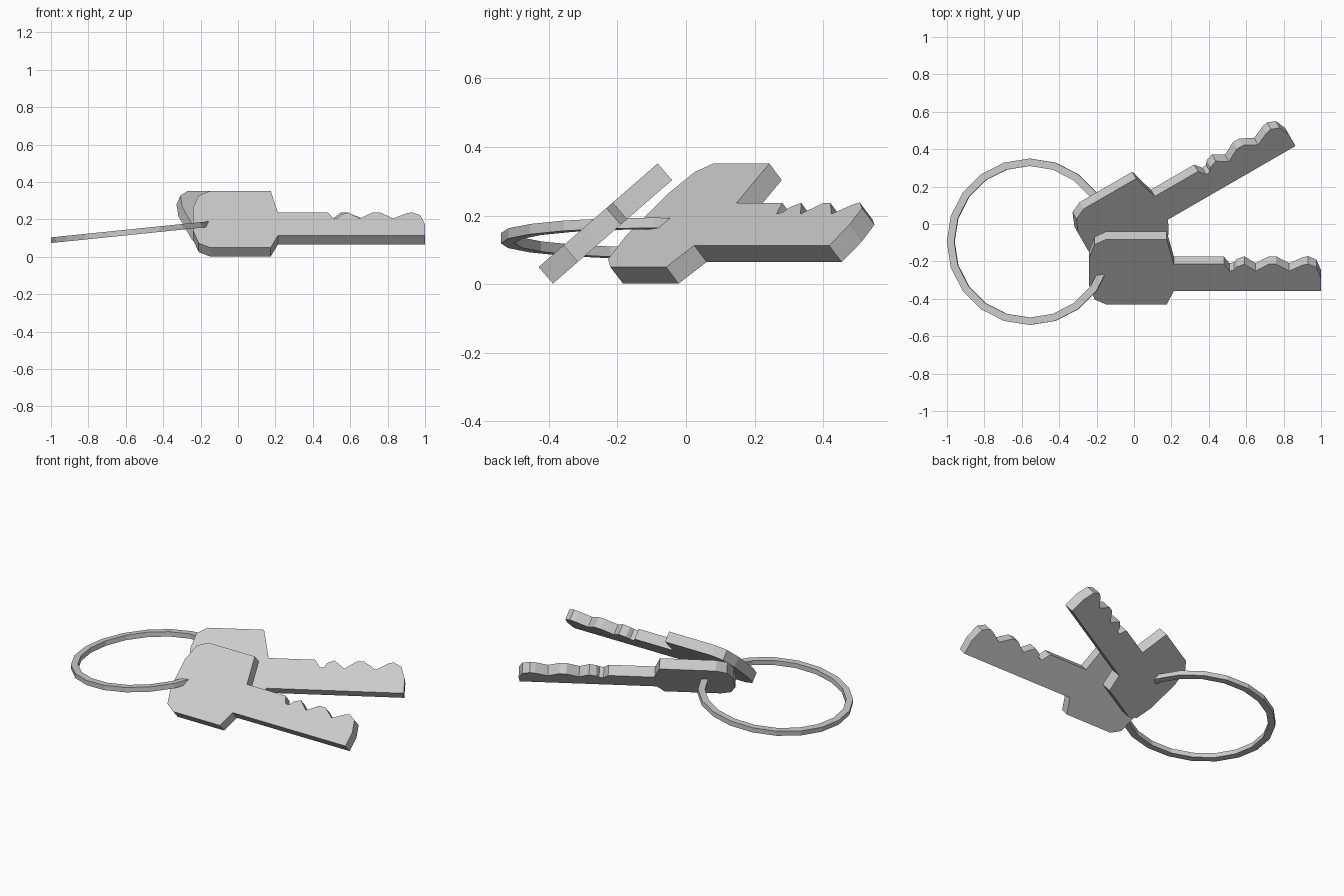
import bpy, bmesh
from math import sin, cos, pi, radians, atan
from mathutils import Matrix, Vector

if "Cube" in bpy.data.objects:
    bpy.data.objects.remove(bpy.data.objects["Cube"])

SLOPE = radians(41)      # lean of the key blanks
THICK = 0.064

# key outline: x, height on the front face
OUTLINE = [(-0.24, 0.14), (-0.21, 0.073), (-0.15, 0.05), (0.175, 0.05), (0.213, 0.113),
           (1.0, 0.113), (1.0, 0.172), (0.975, 0.222), (0.93, 0.238), (0.90, 0.232),
           (0.83, 0.205), (0.76, 0.237), (0.72, 0.237), (0.65, 0.205), (0.59, 0.237),
           (0.55, 0.225), (0.535, 0.209), (0.51, 0.205), (0.48, 0.237), (0.213, 0.237),
           (0.175, 0.352), (-0.15, 0.352), (-0.21, 0.328), (-0.24, 0.265)]


def new_object(name, bm):
    bmesh.ops.recalc_face_normals(bm, faces=bm.faces)
    mesh = bpy.data.meshes.new(name)
    bm.to_mesh(mesh)
    bm.free()
    obj = bpy.data.objects.new(name, mesh)
    bpy.context.collection.objects.link(obj)
    return obj


def key(name, matrix):
    bm = bmesh.new()
    run = cos(SLOPE) / sin(SLOPE)
    face = bm.faces.new([bm.verts.new((x, -0.43 + (z - 0.05) * run, z)) for x, z in OUTLINE])
    ext = bmesh.ops.extrude_face_region(bm, geom=[face], use_keep_orig=True)
    moved = [g for g in ext["geom"] if isinstance(g, bmesh.types.BMVert)]
    bmesh.ops.translate(bm, verts=moved, vec=Vector((0, sin(SLOPE), -cos(SLOPE))) * THICK)
    obj = new_object(name, bm)
    obj.matrix_world = matrix
    return obj


# two identical keys, the second fanned out by 30 degrees
key("front_key", Matrix.Identity(4))
key("back_key", Matrix.Translation((-0.181, 0.227, 0)) @ Matrix.Rotation(radians(30), 4, "Z"))

# split ring: square section swept round 20 sides, slightly tilted
bm = bmesh.new()
SIDES = 20
section = [(0.445, -0.015), (0.445, 0.015), (0.405, 0.015), (0.405, -0.015)]
loops = [[bm.verts.new((r * cos(2 * pi * i / SIDES), r * sin(2 * pi * i / SIDES), z))
          for r, z in section] for i in range(SIDES)]
for i in range(SIDES):
    a, b = loops[i], loops[(i + 1) % SIDES]
    for j in range(4):
        k = (j + 1) % 4
        bm.faces.new((a[j], b[j], b[k], a[k]))
ring = new_object("key_ring", bm)
ring.location = (-0.557, -0.095, 0.134)
ring.rotation_euler = (0, -atan(0.102), 0)
